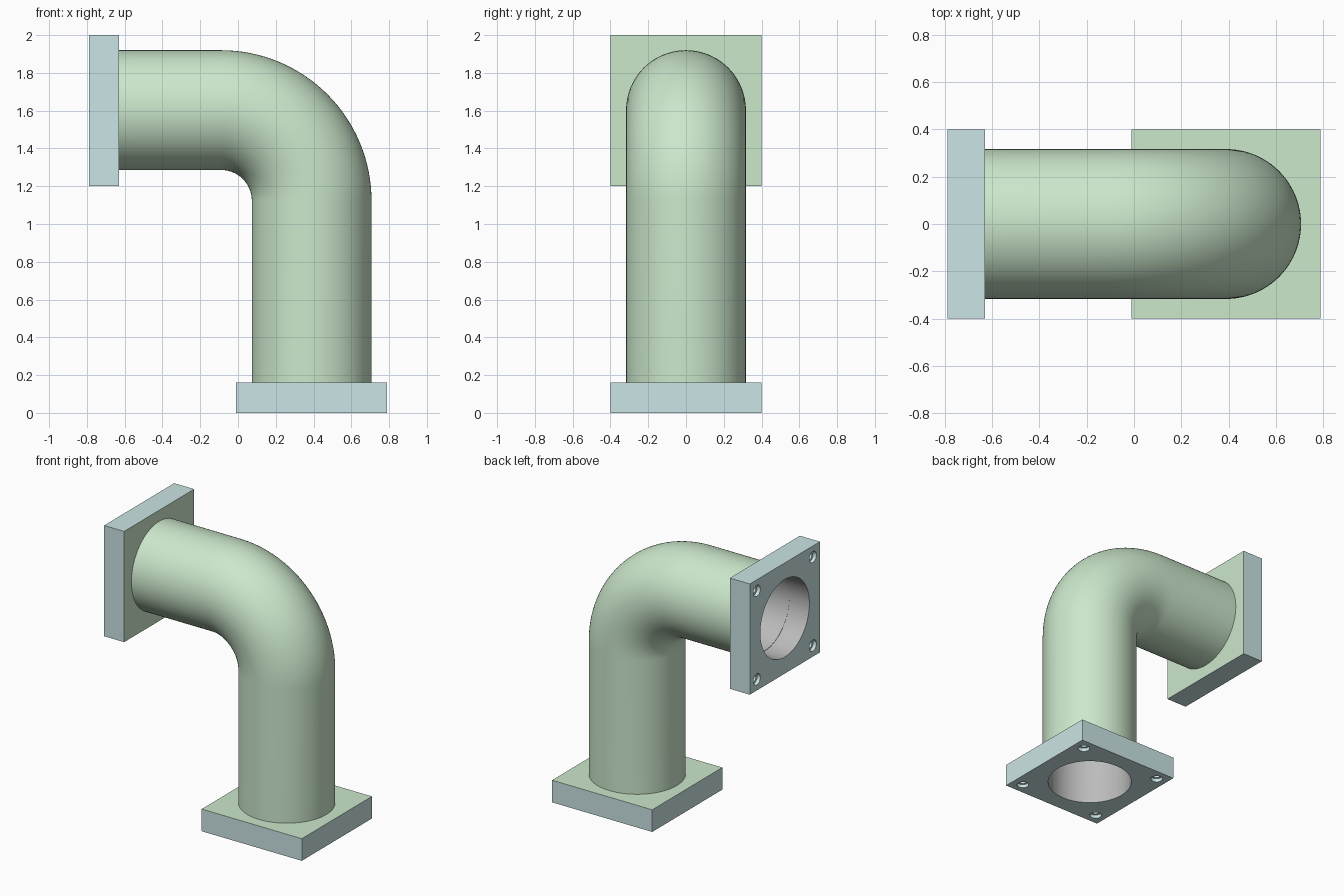
import bpy, bmesh
from math import pi, sin, cos, radians
from mathutils import Vector, Matrix

if "Cube" in bpy.data.objects:
    bpy.data.objects.remove(bpy.data.objects["Cube"])

CX, CZ = 0.39, 1.603        # axes of the upright and the horizontal leg
R_OUT, R_IN, BEND = 0.317, 0.28, 0.48
T, HALF, SEG = 0.16, 0.4, 96


def material(name, color):
    m = bpy.data.materials.new(name)
    m.diffuse_color = (*color, 1)
    m.use_nodes = True
    m.node_tree.nodes["Principled BSDF"].inputs["Base Color"].default_value = m.diffuse_color
    return m


green = material("pale_green", (0.60, 0.80, 0.60))
blue = material("pale_blue", (0.60, 0.78, 0.78))
grey = material("bore_grey", (0.5, 0.5, 0.5))


def make_object(name, bm, mats):
    me = bpy.data.meshes.new(name)
    bm.to_mesh(me)
    bm.free()
    ob = bpy.data.objects.new(name, me)
    bpy.context.collection.objects.link(ob)
    for m in mats:
        me.materials.append(m)
    return ob


def smooth(ob):
    bpy.ops.object.select_all(action='DESELECT')
    ob.select_set(True)
    bpy.context.view_layer.objects.active = ob
    bpy.ops.object.shade_smooth_by_angle(angle=radians(30))


# Path of the elbow: (centre, tangent angle from +z towards -x)
path = [(Vector((CX, 0, T)), 0)]
for i in range(33):
    a = pi / 2 * i / 32
    path.append((Vector((CX - BEND + BEND * cos(a), 0, CZ - BEND + BEND * sin(a))), a))
path.append((Vector((-0.63, 0, CZ)), pi / 2))

# Elbow pipe: outer skin, bore and end rims
bm = bmesh.new()
skins = []
for r in (R_OUT, R_IN):
    rings = []
    for c, a in path:
        u = Vector((cos(a), 0, sin(a)))
        rings.append([bm.verts.new(c + r * (u * cos(t) + Vector((0, sin(t), 0))))
                      for t in (2 * pi * k / SEG for k in range(SEG))])
    skins.append(rings)


def bridge(a, b, mat):
    for k in range(SEG):
        n = (k + 1) % SEG
        bm.faces.new((a[k], a[n], b[n], b[k])).material_index = mat


for mat, rings in enumerate(skins):
    for a, b in zip(rings, rings[1:]):
        bridge(a, b, mat)
for end in (0, -1):
    bridge(skins[0][end], skins[1][end], 0)
bmesh.ops.recalc_face_normals(bm, faces=bm.faces)
smooth(make_object("elbow_pipe", bm, [green, grey]))


def cylinder(bm, x, y, r, z0, z1, seg, mat):
    res = bmesh.ops.create_cone(bm, cap_ends=True, segments=seg, radius1=r, radius2=r,
                                depth=z1 - z0,
                                matrix=Matrix.Translation((x, y, (z0 + z1) / 2)))
    for f in {f for v in res["verts"] for f in v.link_faces}:
        f.material_index = mat


def flange(name, matrix):
    # Square plate, local z = 0 is the mating face
    bm = bmesh.new()
    bmesh.ops.create_cube(bm, size=1, matrix=Matrix.Translation((0, 0, T / 2))
                          @ Matrix.Diagonal((2 * HALF, 2 * HALF, T, 1)))
    for f in bm.faces:
        f.material_index = 1 if f.calc_center_median().z > T * 0.9 else 0
    plate = make_object(name, bm, [blue, green, grey])
    plate.matrix_world = matrix

    # Cutters: bore, shallow recess and blind bolt hole at each corner
    def cut(label, specs):
        cbm = bmesh.new()
        for s in specs:
            cylinder(cbm, *s)
        c = make_object(name + label, cbm, [blue, green, grey])
        c.matrix_world = matrix
        c.hide_render = True
        c.hide_set(True)
        mod = plate.modifiers.new(label, 'BOOLEAN')
        mod.object = c
        mod.operation = 'DIFFERENCE'
        mod.solver = 'EXACT'

    corners = [(x, y) for x in (-0.32, 0.32) for y in (-0.32, 0.32)]
    cut("_bore_cutter", [(0, 0, R_IN, -0.1, T + 0.1, SEG, 2)])
    cut("_recess_cutter", [(x, y, 0.04, -0.1, 0.025, 32, 0) for x, y in corners])
    cut("_bolt_cutter", [(x, y, 0.024, -0.1, 0.1, 32, 0) for x, y in corners])
    smooth(plate)


flange("bottom_flange", Matrix.Translation((CX, 0, 0)))
flange("side_flange", Matrix.Translation((-0.79, 0, 1.6)) @ Matrix.Rotation(pi / 2, 4, 'Y'))
